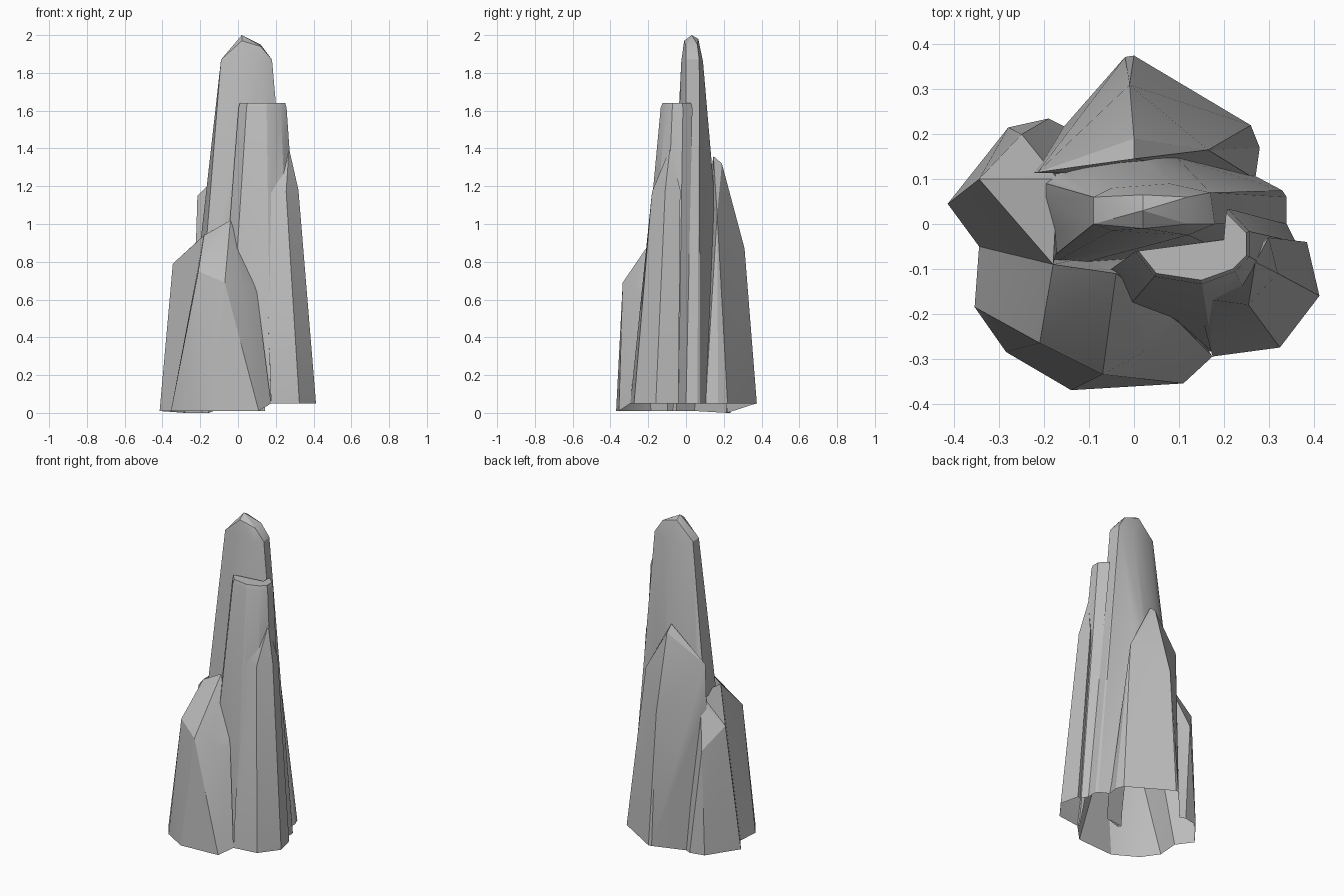
import bpy, bmesh, math

cube = bpy.data.objects.get("Cube")
if cube:
    bpy.data.objects.remove(cube)

stone = bpy.data.materials.new("grey_stone")
stone.use_nodes = True
GREY = (0.5, 0.5, 0.5, 1)
stone.diffuse_color = GREY
stone.node_tree.nodes["Principled BSDF"].inputs["Base Color"].default_value = GREY


def finish(name, bm):
    bmesh.ops.recalc_face_normals(bm, faces=bm.faces)
    mesh = bpy.data.meshes.new(name)
    bm.to_mesh(mesh)
    bm.free()
    mesh.materials.append(stone)
    ob = bpy.data.objects.new(name, mesh)
    bpy.context.collection.objects.link(ob)
    return ob


def crag(name, foot, crown):
    """Faceted convex column from a ground outline and its upper corners."""
    bm = bmesh.new()
    for x, y in foot:
        bm.verts.new((x, y, 0))
    for p in crown:
        bm.verts.new(p)
    bmesh.ops.convex_hull(bm, input=bm.verts[:])
    loose = [v for v in bm.verts if not v.link_faces]
    bmesh.ops.delete(bm, geom=loose, context='VERTS')
    bmesh.ops.dissolve_limit(bm, angle_limit=0.01, verts=bm.verts, edges=bm.edges)
    return finish(name, bm)


def loft(name, rings):
    """Column through matching outlines, each given as (height, points)."""
    bm = bmesh.new()
    loops = [[bm.verts.new((x, y, z)) for x, y in pts] for z, pts in rings]
    for a, b in zip(loops, loops[1:]):
        for i in range(len(a)):
            j = (i + 1) % len(a)
            bm.faces.new((a[i], a[j], b[j], b[i]))
    bm.faces.new(loops[0][::-1])
    bm.faces.new(loops[-1])
    return finish(name, bm)


# Tall central spire with a chipped tip
spire = crag("rock_spire",
    [(-.3, .12), (-.24, -.12), (.2, -.06), (.34, 0), (.34, .06), (.33, .075), (0, .25), (-.2, .2)],
    [(-.09, 0, 1.87), (-.09, .06, 1.87), (-.05, .08, 1.86), (.08, .09, 1.86), (.17, .07, 1.87),
     (.18, 0, 1.87), (.12, -.025, 1.86), (-.05, -.015, 1.86),
     (.02, -.01, 1.97), (.02, .03, 2), (.02, .065, 1.98), (.12, 0, 1.94), (.12, .06, 1.95)])

# Flat-topped pillar, grooved where it meets the spire
top = [(.01, -.06), (.05, -.11), (.15, -.125), (.22, -.1), (.25, -.07), (.25, -.02), (.205, .025), (.2, -.035)]
foot = [(-.12, -.15), (-.06, -.24), (.175, -.285), (.3, -.25), (.37, -.14), (.36, -.04), (.34, 0), (.2, -.05)]
rim = [(x + (x - .13) * .06, y + (y + .05) * .12) for x, y in top]
pillar = loft("flat_pillar", [(0, foot), (1.615, rim), (1.64, top)])

# Shoulder on the outside of the pillar
shoulder = crag("pillar_shoulder",
    [(.175, -.295), (.325, -.275), (.413, -.16), (.385, -.04), (.2, -.1)],
    [(.14, -.165, 1.16), (.255, -.18, 1.17), (.32, -.11, 1.18), (.3, -.03, 1.18), (.27, -.085, 1.4)])

# Low front buttress
front = crag("front_buttress",
    [(.175, -.295), (.11, -.355), (-.14, -.37), (-.285, -.285), (-.355, -.185), (-.345, -.05), (0, -.05)],
    [(-.18, -.09, .94), (-.04, -.11, 1.02), (-.21, -.265, .75), (-.07, -.335, .69),
     (.03, -.28, .66), (.1, -.22, .64)])

# Low side buttress
side = crag("side_buttress",
    [(-.415, .045), (-.345, -.05), (-.28, .215), (-.19, .235), (-.1, .19), (-.2, -.1)],
    [(-.345, .1, .79), (-.25, .2, .645), (-.18, -.09, .94), (-.17, .1, .95)])

# Back buttress
back = crag("back_buttress",
    [(-.14, .19), (-.02, .372), (0, .375), (.26, .22), (.28, .17), (.27, .1), (-.25, .11)],
    [(0, .145, 1.36), (0, .19, 1.32), (-.01, .31, .87), (.165, .165, 1.05), (-.215, .115, 1.15)])

# Merge the columns into one rock
bpy.context.view_layer.objects.active = spire
for part in (pillar, shoulder, front, side, back):
    mod = spire.modifiers.new("merge", 'BOOLEAN')
    mod.operation = 'UNION'
    mod.solver = 'EXACT'
    mod.object = part
    bpy.ops.object.modifier_apply(modifier=mod.name)
    bpy.data.objects.remove(part)

# Open the underside and step its lower rim
bm = bmesh.new()
bm.from_mesh(spire.data)
under = [f for f in bm.faces if all(v.co.z < .002 for v in f.verts)]
bmesh.ops.delete(bm, geom=under, context='FACES')
for v in bm.verts:
    if v.co.z < .002:
        raised = v.co.x > .15 or (v.co.y > .1 and v.co.x > -.12)
        v.co.z = .05 if raised else (0 if v.co.y > .2 else .01)
bm.to_mesh(spire.data)
bm.free()

bpy.ops.object.select_all(action='DESELECT')
spire.select_set(True)
bpy.ops.object.shade_smooth_by_angle(angle=math.radians(25))
